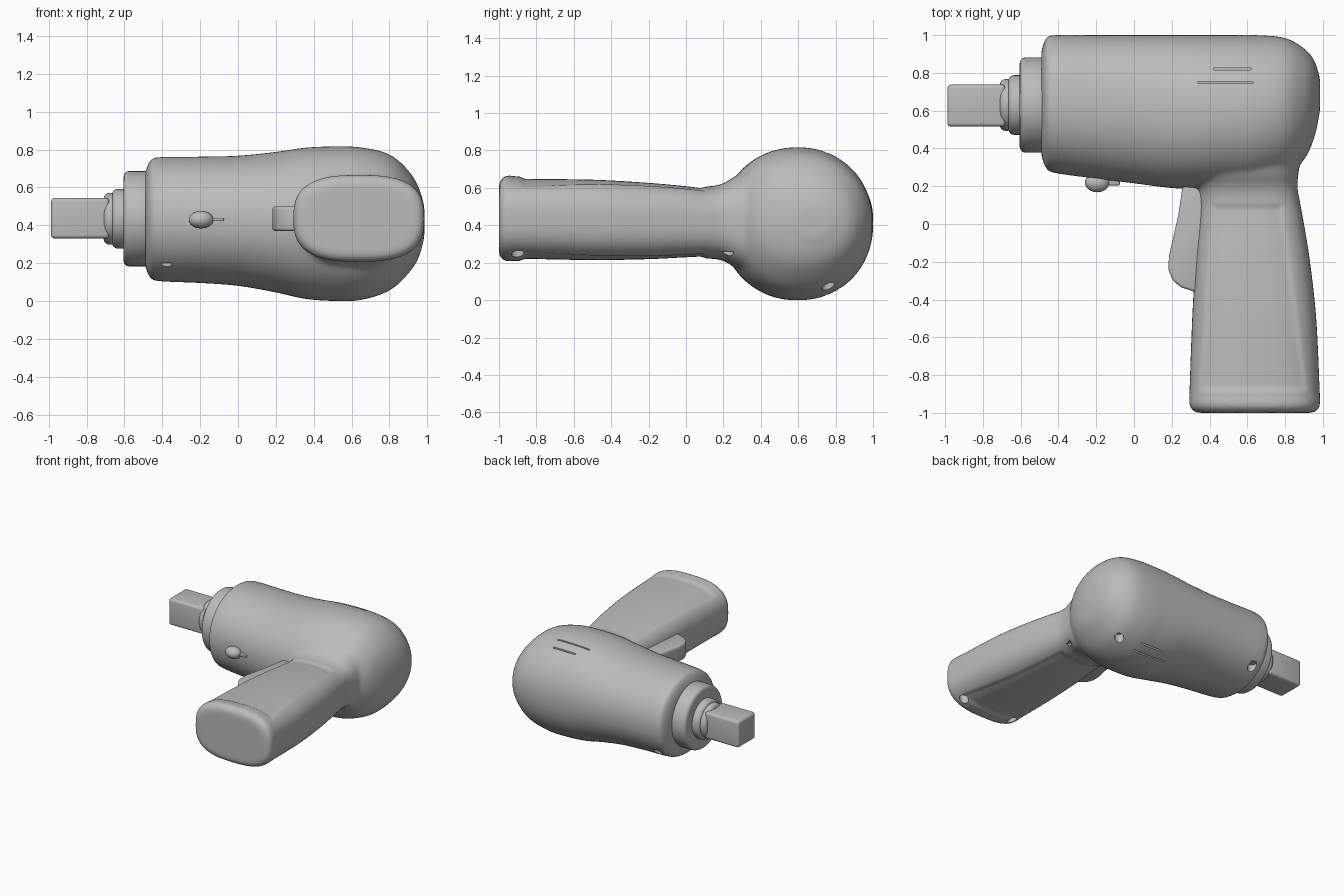
import bpy, bmesh, math
from mathutils import Vector, Matrix

if "Cube" in bpy.data.objects:
    bpy.data.objects.remove(bpy.data.objects["Cube"])

grey = bpy.data.materials.new("plain grey")
grey.use_nodes = True
grey.diffuse_color = (0.5, 0.5, 0.5, 1)
grey.node_tree.nodes["Principled BSDF"].inputs["Base Color"].default_value = grey.diffuse_color


def add_object(name, bm):
    bmesh.ops.recalc_face_normals(bm, faces=bm.faces)
    mesh = bpy.data.meshes.new(name)
    bm.to_mesh(mesh)
    bm.free()
    mesh.materials.append(grey)
    obj = bpy.data.objects.new(name, mesh)
    bpy.context.collection.objects.link(obj)
    return obj


def activate(obj):
    bpy.ops.object.select_all(action="DESELECT")
    obj.select_set(True)
    bpy.context.view_layer.objects.active = obj


def apply_modifier(obj, kind, **settings):
    activate(obj)
    mod = obj.modifiers.new(kind.lower(), kind)
    for key, value in settings.items():
        setattr(mod, key, value)
    bpy.ops.object.modifier_apply(modifier=mod.name)


def smooth(obj, degrees=35):
    activate(obj)
    bpy.ops.object.shade_smooth_by_angle(angle=math.radians(degrees))


def bevelled(obj, width, segments=4):
    apply_modifier(obj, "BEVEL", width=width, segments=segments, limit_method="ANGLE")
    smooth(obj)


def refine(rows, steps=5):
    """Catmull-Rom interpolation between section rows."""
    out = []
    for i in range(len(rows) - 1):
        a, b, c, d = (rows[min(max(j, 0), len(rows) - 1)] for j in range(i - 1, i + 3))
        for s in range(steps):
            t = s / steps
            out.append([q + t / 2 * (r - p + t * (2 * p - 5 * q + 4 * r - w + t * (3 * (q - r) + w - p)))
                        for p, q, r, w in zip(a, b, c, d)])
    return out + [rows[-1]]


def loft(name, rows, power, place, sides=64):
    """Superellipse sections: station, low and high across, low and high z."""
    bm = bmesh.new()
    rings = []
    for s, lo, hi, zlo, zhi in refine(rows):
        ring = []
        for k in range(sides):
            a = math.tau * k / sides
            c, n = math.cos(a), math.sin(a)
            u = math.copysign(abs(c) ** (2 / power), c)
            v = math.copysign(abs(n) ** (2 / power), n)
            ring.append(bm.verts.new(place(s, (lo + hi + u * (hi - lo)) / 2, (zlo + zhi + v * (zhi - zlo)) / 2)))
        rings.append(ring)
    for r1, r2 in zip(rings, rings[1:]):
        for k in range(sides):
            j = (k + 1) % sides
            bm.faces.new((r1[k], r1[j], r2[j], r2[k]))
    bm.faces.new(rings[0])
    bm.faces.new(rings[-1])
    return add_object(name, bm)


def box(name, low, high):
    bm = bmesh.new()
    lo, hi = Vector(low), Vector(high)
    bmesh.ops.create_cube(bm, size=1, matrix=Matrix.Translation((lo + hi) / 2) @ Matrix.Diagonal((*(hi - lo), 1)))
    return add_object(name, bm)


def cylinder(name, centre, radius, depth, axis="Z", sides=48):
    bm = bmesh.new()
    turn = Matrix.Rotation(math.pi / 2, 4, "Y") if axis == "X" else Matrix.Identity(4)
    bmesh.ops.create_cone(bm, cap_ends=True, segments=sides, radius1=radius, radius2=radius,
                          depth=depth, matrix=Matrix.Translation(centre) @ turn)
    return add_object(name, bm)


# Motor housing, lofted along x
housing = loft("housing", [
    (-.49, .36, .92, .18, .68), (-.465, .295, .985, .125, .74), (-.42, .27, 1, .105, .76),
    (-.2, .24, 1, .095, .763), (0, .215, 1, .08, .768), (.2, .19, 1, .045, .788),
    (.35, .185, 1, .012, .81), (.5, .19, 1, 0, .817), (.65, .2, 1, .005, .812),
    (.8, .25, .985, .055, .775), (.9, .34, .93, .145, .69), (.955, .46, .865, .23, .6),
    (.985, .6, .77, .34, .5)], 2.1, lambda s, u, z: (s, u, z))

# Grip, lofted along y with a flare into the housing
grip = loft("grip", [
    (-1, .34, .94, .25, .62), (-.985, .307, .973, .22, .65), (-.95, .293, .985, .207, .668),
    (-.88, .294, .983, .21, .66), (-.5, .308, .965, .203, .655), (-.2, .325, .932, .208, .638),
    (0, .342, .9, .218, .62), (.12, .345, .878, .222, .608), (.2, .33, .865, .21, .625),
    (.28, .28, .872, .165, .67), (.4, .25, .885, .12, .7), (.55, .28, .85, .15, .65)],
    2.8, lambda s, u, z: (u, s, z))

# Blend the two into one moulded shell
activate(housing)
grip.select_set(True)
bpy.ops.object.join()
body = housing
body.name = "body_shell"
apply_modifier(body, "REMESH", mode="VOXEL", voxel_size=.014)
apply_modifier(body, "SMOOTH", factor=.5, iterations=8)

# Shallow grip panels on the top and bottom faces
for v in body.data.vertices:
    x, y, z = v.co
    t = (.11 - y) / .99
    inside = min(x - (.41 - .07 * t), (.79 + .13 * t) - x, .11 - y, y + .89)
    if inside > 0:
        v.co.z -= math.copysign(.011 * min(1, inside / .03), z - .42)

# Screw holes from below, and vent slots on both faces
cutters = [cylinder("screw_cutter", (x, y, z), .034, .2, sides=20) for x, y, z in (
    (-.38, .35, .1), (-.38, .9, .13), (.78, .76, .02), (.83, .22, .16), (.88, -.9, .2), (.42, -.9, .18))]
for y, x1, x2, z in ((.75, .34, .63, .78), (.82, .42, .62, .745)):
    cutters.append(box("vent_cutter", (x1, y - .005, z - .02), (x2, y + .005, .9)))
    cutters.append(box("vent_cutter", (x1, y - .005, -.1), (x2, y + .005, .835 - z)))
for cutter in cutters:
    cutter.hide_render = True
    apply_modifier(body, "BOOLEAN", object=cutter, operation="DIFFERENCE", solver="EXACT")
    bpy.data.objects.remove(cutter)
smooth(body, 40)

# Stepped nose collars and square drive
for name, x1, x2, radius in (("large_collar", -.605, -.45, .252), ("small_collar", -.665, -.58, .158),
                             ("thin_collar", -.71, -.64, .137)):
    bevelled(cylinder(name, ((x1 + x2) / 2, .63, .435), radius, x2 - x1, "X"), .03)
bevelled(box("square_drive", (-.988, .515, .33), (-.68, .738, .545)), .02)

# Trigger, an extruded side profile
bm = bmesh.new()
outline = [(.26, .22), (.235, .05), (.185, -.17), (.182, -.24), (.205, -.3), (.25, -.335), (.34, -.365), (.42, .2)]
face = bm.faces.new([bm.verts.new((x, y, .37)) for x, y in outline])
pushed = bmesh.ops.extrude_face_region(bm, geom=[face])["geom"]
bmesh.ops.translate(bm, vec=(0, 0, .13), verts=[g for g in pushed if isinstance(g, bmesh.types.BMVert)])
bevelled(add_object("trigger", bm), .015, 3)

# Direction button with its small lever
bm = bmesh.new()
bmesh.ops.create_uvsphere(bm, u_segments=32, v_segments=16, radius=1,
                          matrix=Matrix.Translation((-.195, .22, .43)) @ Matrix.Diagonal((.065, .052, .046, 1)))
smooth(add_object("direction_button", bm), 60)
bevelled(box("button_lever", (-.15, .205, .422), (-.075, .26, .44)), .006, 2)
